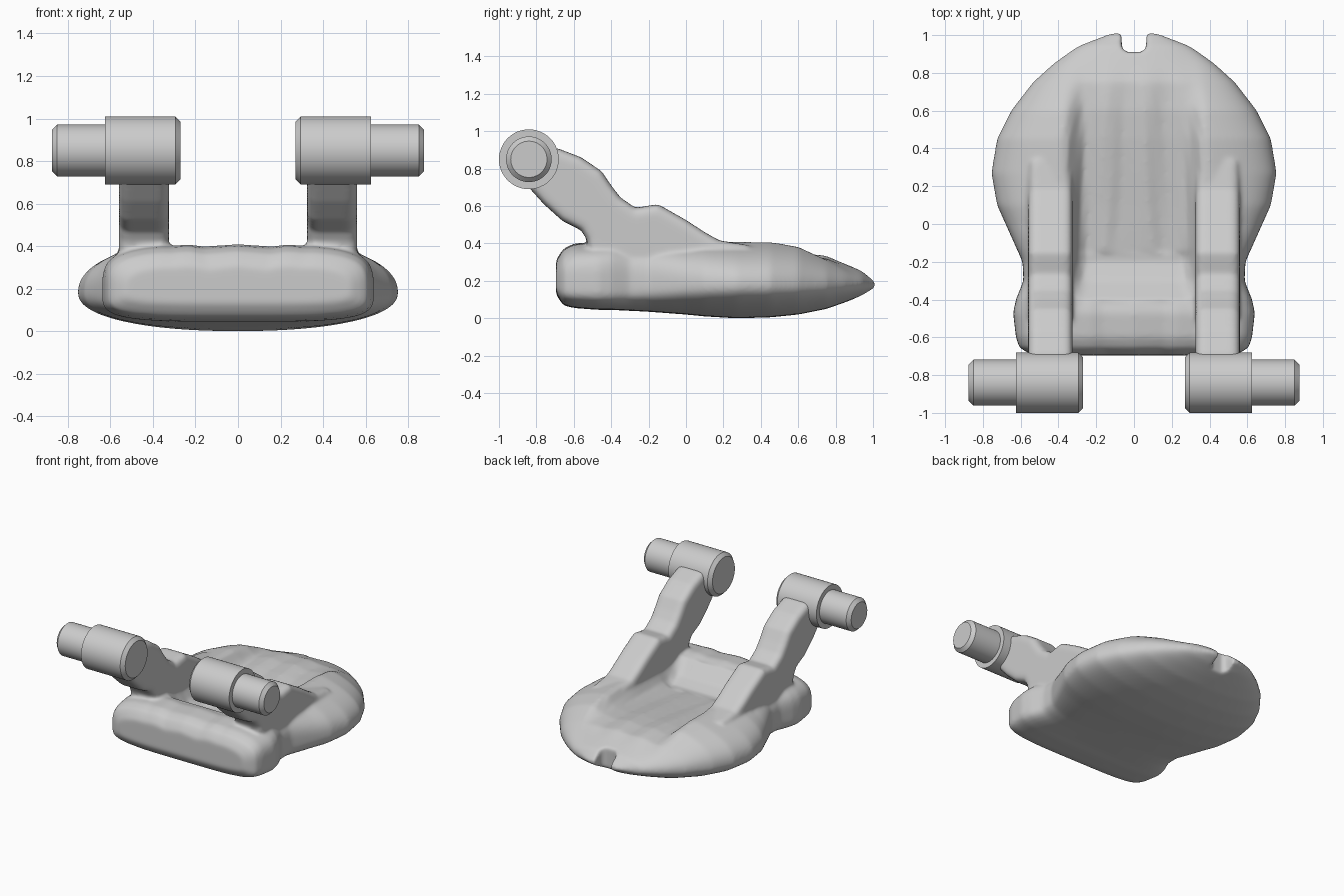
import bpy, bmesh, math

if "Cube" in bpy.data.objects:
    bpy.data.objects.remove(bpy.data.objects["Cube"])

def make_object(name, bm):
    bmesh.ops.recalc_face_normals(bm, faces=bm.faces)
    mesh = bpy.data.meshes.new(name)
    bm.to_mesh(mesh)
    bm.free()
    ob = bpy.data.objects.new(name, mesh)
    bpy.context.collection.objects.link(ob)
    return ob

def smoothstep(a, b, v):
    t = min(max((v - a) / (b - a), 0), 1)
    return t * t * (3 - 2 * t)

# Body stations: y, half width, deck height, rail height, underside, squareness
STATIONS = [
    (-.695, .53, .31, .31, .13, 4), (-.66, .605, .37, .37, .07, 4),
    (-.60, .625, .40, .40, .055, 4), (-.47, .64, .41, .41, .045, 4),
    (-.40, .625, .39, .42, .045, 4), (-.30, .585, .30, .42, .04, 3.6),
    (-.20, .59, .26, .43, .035, 3.2), (0, .68, .28, .43, .02, 2.6),
    (.10, .725, .29, .44, .01, 2.4), (.27, .755, .31, .44, 0, 2.2),
    (.45, .725, .33, .44, .005, 2.2), (.60, .65, .34, .42, .02, 2.2),
    (.75, .535, .33, .35, .05, 2.2), (.85, .425, .29, .30, .085, 2.2),
    (.94, .30, .255, .255, .12, 2.2), (1.008, .13, .20, .20, .16, 2.2)]

def station(y):
    for a, b in zip(STATIONS, STATIONS[1:]):
        if y <= b[0]:
            t = (y - a[0]) / (b[0] - a[0])
            return [p + (q - p) * t for p, q in zip(a, b)]
    return STATIONS[-1]

def body_ring(bm, y, sides=96):
    _, w, deck, rail, under, n = station(y)
    ring = []
    for i in range(sides):
        a = 2 * math.pi * i / sides
        c, s = math.cos(a), math.sin(a)
        x = w * math.copysign(abs(c) ** (2 / n), c)
        k = abs(s) ** (2 / n)
        mid = .18
        if s >= 0:
            top = deck + (rail - deck) * smoothstep(.26, .38, abs(x))
            inner = 1 - smoothstep(.27, .36, abs(x))
            # scallops on the rear roll, soft lengthwise ridges on the deck
            if y < -.4:
                top -= .022 * inner * (1 - abs(math.cos(x * 13))) 
            elif y > -.15:
                top += .010 * inner * math.cos((x - .06) * 30) * (1 - smoothstep(.6, .9, y))
            z = mid + (top - mid) * k
        else:
            z = mid + (under - mid) * k
        ring.append(bm.verts.new((x, y, z)))
    return ring

# Sculpted body
bm = bmesh.new()
y0, y1, steps = STATIONS[0][0], STATIONS[-1][0], 80
rings = [body_ring(bm, y0 + (y1 - y0) * i / steps) for i in range(steps + 1)]
for a, b in zip(rings, rings[1:]):
    for i in range(len(a)):
        j = (i + 1) % len(a)
        bm.faces.new((a[i], a[j], b[j], b[i]))
bm.faces.new(rings[0])
bm.faces.new(rings[-1])
body = make_object("body", bm)

# Arm side profile (y, z), extruded across x and rounded along its rims
ARM = [(-.82, .90), (-.69, .91), (-.56, .86), (-.45, .785), (-.40, .71), (-.35, .645),
       (-.27, .59), (-.15, .61), (0, .525), (.10, .46), (.18, .415), (.34, .39),
       (.34, .22), (-.50, .22), (-.53, .42), (-.56, .47), (-.66, .52), (-.76, .61), (-.85, .71)]

def make_arm(side, name):
    bm = bmesh.new()
    face = bm.faces.new([bm.verts.new((side * .325, y, z)) for y, z in ARM])
    ext = bmesh.ops.extrude_face_region(bm, geom=[face])
    moved = [g for g in ext["geom"] if isinstance(g, bmesh.types.BMVert)]
    bmesh.ops.translate(bm, verts=moved, vec=(side * .235, 0, 0))
    rims = [e for e in bm.edges if abs(e.verts[0].co.x - e.verts[1].co.x) < .001]
    bmesh.ops.bevel(bm, geom=rims, offset=.045, segments=3, profile=.5,
                    affect='EDGES', clamp_overlap=True)
    return make_object(name, bm)

# Front notch cutter
bm = bmesh.new()
bmesh.ops.create_cube(bm, size=1)
for v in bm.verts:
    v.co = (v.co.x * .13, 1.01 + v.co.y * .2, .2 + v.co.z)
upright = [e for e in bm.edges if abs(e.verts[0].co.z - e.verts[1].co.z) > .5]
bmesh.ops.bevel(bm, geom=upright, offset=.035, segments=4, profile=.5, affect='EDGES')
notch = make_object("notch_cutter", bm)

# Fuse the body, notch and arms, then soften into one surface
tools = [(notch, 'DIFFERENCE'), (make_arm(-1, "left_arm_form"), 'UNION'),
         (make_arm(1, "right_arm_form"), 'UNION')]
for tool, op in tools:
    m = body.modifiers.new(tool.name, 'BOOLEAN')
    m.object, m.operation, m.solver = tool, op, 'EXACT'
    tool.hide_render = True
    tool.hide_set(True)
m = body.modifiers.new("fuse", 'REMESH')
m.mode, m.voxel_size, m.use_smooth_shade = 'VOXEL', .012, True
m = body.modifiers.new("soften", 'SMOOTH')
m.factor, m.iterations = .5, 8

# Hinge barrels and pins: cylinders along x with a chamfer at one end
def make_cylinder(name, radius, x_flat, x_chamfer, chamfer, sides=48):
    bm = bmesh.new()
    d = math.copysign(chamfer, x_chamfer - x_flat)
    rows = []
    for x, r in [(x_flat, radius), (x_chamfer - d, radius), (x_chamfer, radius - chamfer)]:
        rows.append([bm.verts.new((x, -.84 + r * math.cos(2 * math.pi * i / sides),
                                   .85 + r * math.sin(2 * math.pi * i / sides)))
                     for i in range(sides)])
    for a, b in zip(rows, rows[1:]):
        for i in range(sides):
            j = (i + 1) % sides
            bm.faces.new((a[i], a[j], b[j], b[i]))
    bm.faces.new(rows[0])
    bm.faces.new(rows[-1])
    ob = make_object(name, bm)
    bpy.ops.object.select_all(action='DESELECT')
    ob.select_set(True)
    bpy.context.view_layer.objects.active = ob
    bpy.ops.object.shade_smooth_by_angle(angle=math.radians(30))

for side, label in ((-1, "left"), (1, "right")):
    make_cylinder(label + "_hinge_barrel", .16, side * .625, side * .27, .025)
    make_cylinder(label + "_hinge_pin", .122, side * .60, side * .875, .025)
